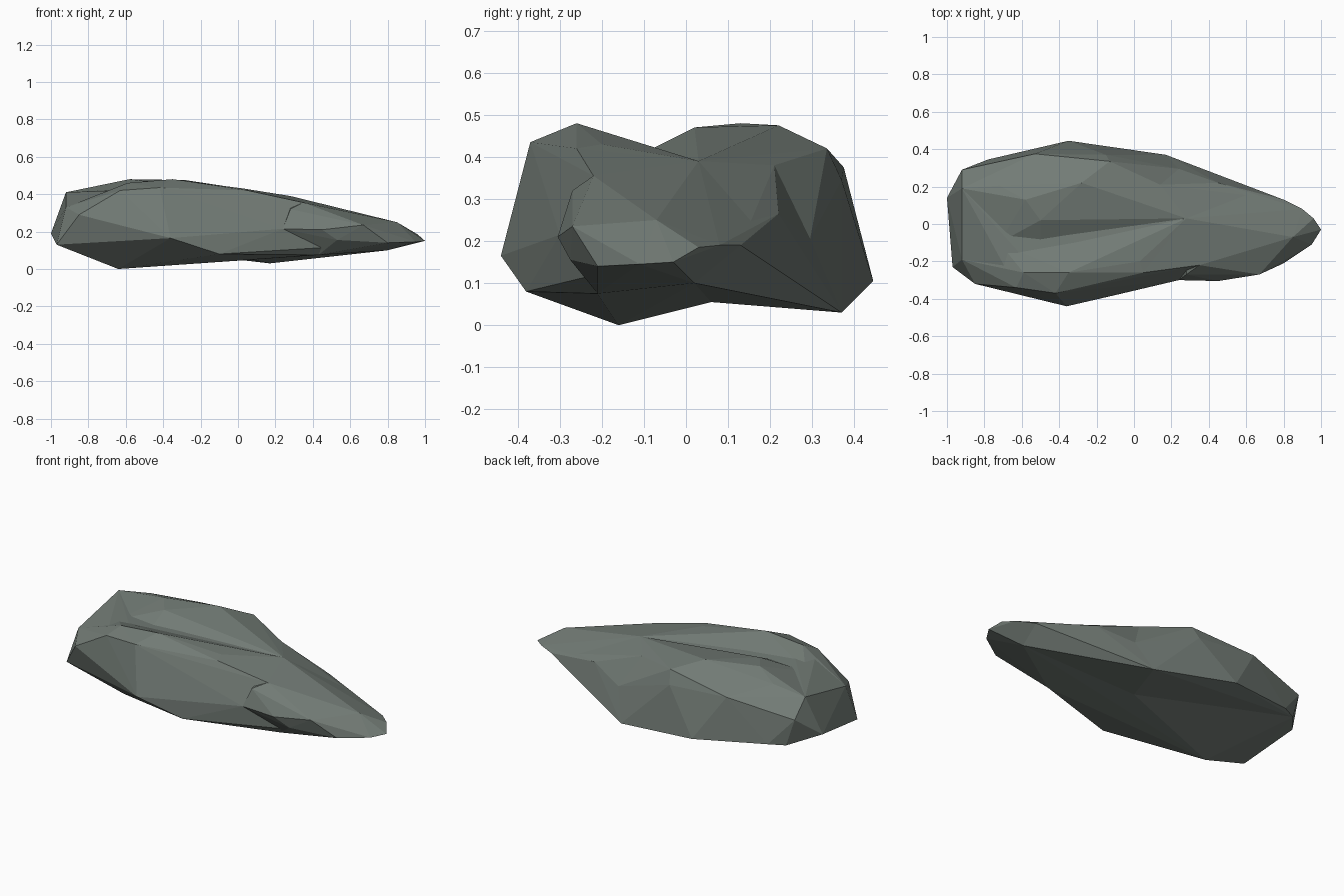
import bpy
import bmesh

default_cube = bpy.data.objects.get("Cube")
if default_cube:
    bpy.data.objects.remove(default_cube, do_unlink=True)

# Weathered stone colour
stone = bpy.data.materials.new("grey_green_stone")
stone.use_nodes = True
colour = (.17, .2, .18, 1)
stone.diffuse_color = colour
stone.node_tree.nodes["Principled BSDF"].inputs["Base Color"].default_value = colour


def faceted_chunk(name, corners):
    """Flat-faced convex piece of stone wrapped around a few corner points."""
    bm = bmesh.new()
    for corner in corners:
        bm.verts.new(corner)
    hull = bmesh.ops.convex_hull(bm, input=bm.verts)
    loose = set(hull["geom_interior"]) | set(hull["geom_unused"])
    bmesh.ops.delete(bm, geom=[g for g in loose if isinstance(g, bmesh.types.BMVert)],
                     context="VERTS")
    bmesh.ops.recalc_face_normals(bm, faces=bm.faces)
    mesh = bpy.data.meshes.new(name)
    bm.to_mesh(mesh)
    bm.free()
    mesh.materials.append(stone)
    chunk = bpy.data.objects.new(name, mesh)
    bpy.context.collection.objects.link(chunk)
    return chunk


# Shared landmarks, so neighbouring chunks meet at the same corners
blunt_end = [(-1, .14, .19), (-.92, .19, .41), (-.92, .29, .31), (-.87, .3, .15)]
belly_crease = (.05, .06, .055)
saddle = (.28, .03, .39)
groove_end = (-.72, -.1, .4)
shoulder_end = [(.14, .21, .38), (.24, .295, .205)]
back_toe = (.17, .37, .03)
tip_edge = [(.45, .22, .265), (.8, .13, .19)]
tip_keel = (.8, .02, .1)
tip = [(.85, -.07, .25), (.9, .08, .19), (.96, .03, .185), (1, -.03, .15),
       (.95, -.11, .145)]
front_crest = [(-.92, -.19, .33), (-.63, -.34, .42), (-.42, -.37, .435), (.05, -.26, .42)]
brow_start = [(.24, -.3, .215), (.35, -.22, .355), (.43, -.21, .075)]

# Main slab: long wedge from the blunt end to the thin tip
front_lower_edge = [(-.97, -.23, .13), (-.85, -.32, .29), (-.36, -.44, .165),
                    (-.1, -.38, .08)]
underside = [(-.64, -.16, 0), belly_crease, tip_keel]
slab = faceted_chunk("rock", blunt_end + tip + tip_edge + front_crest + front_lower_edge
                     + brow_start + underside + [saddle])

# Jutting brow along the front of the tip
brow = faceted_chunk("brow", brow_start + tip + [
    (.28, -.27, .32), (.45, -.305, .21), (.53, -.275, .155), (.67, -.27, .235),
    (.8, -.21, .14), tip_keel, saddle])

# Raised front ridge, sloping back into the groove
front_ridge = faceted_chunk("front_ridge", front_crest + [
    (-.59, -.26, .46), (-.35, -.26, .48), (.03, -.2, .43), groove_end, saddle,
    (-.3, -.25, .2), (-.7, -.15, .2)])

# Back shoulder: hump with a sloping ledge and a spreading foot
hump = [(-.58, .13, .48), (-.28, .22, .475), (-.5, .02, .47), (-.72, .205, .44),
        (-.5, -.1, .41), groove_end, saddle]
ledge = [(-.53, .375, .375), (-.15, .37, .345), (-.13, .335, .42), (0, .29, .38)]
foot = [(-.78, .345, .15), (-.35, .445, .105), back_toe, belly_crease]
back_shoulder = faceted_chunk("back_shoulder",
                              blunt_end + hump + ledge + shoulder_end + foot)

# Undercut web joining the foot to the thin tip
tip_web = faceted_chunk("tip_web", tip_edge + shoulder_end + [
    back_toe, belly_crease, saddle, tip_keel])

# Fuse the chunks into a single stone
for chunk in (brow, front_ridge, back_shoulder, tip_web):
    fuse = slab.modifiers.new("fuse_" + chunk.name, "BOOLEAN")
    fuse.operation = "UNION"
    fuse.solver = "EXACT"
    fuse.object = chunk
    bpy.context.view_layer.objects.active = slab
    bpy.ops.object.modifier_apply(modifier=fuse.name)
    bpy.data.objects.remove(chunk, do_unlink=True)
